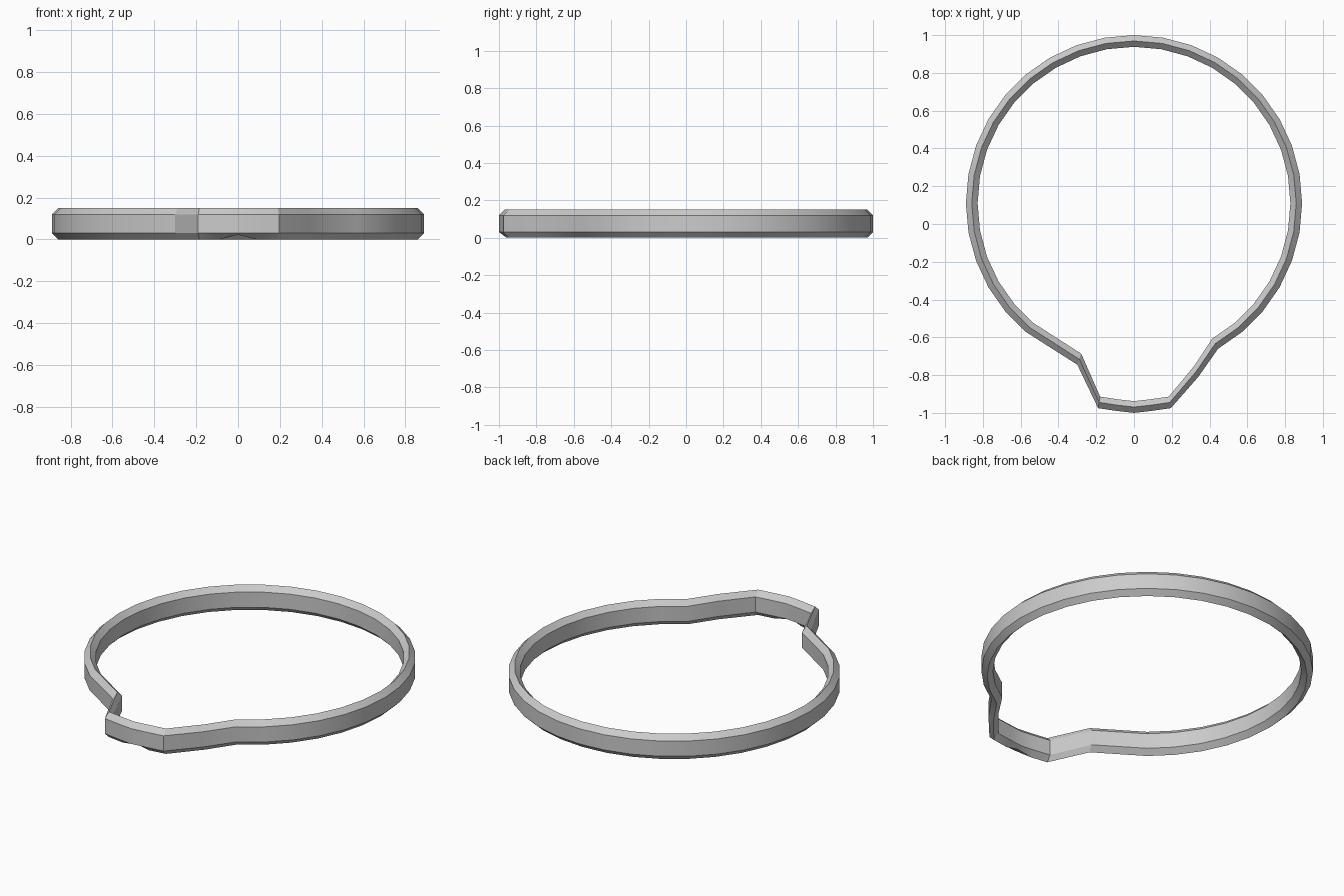
import bpy, bmesh, math

if "Cube" in bpy.data.objects:
    bpy.data.objects.remove(bpy.data.objects["Cube"])

CY, R = 0.11, 0.89      # ring centre and outer radius
T, H, C = 0.062, 0.15, 0.03   # band thickness, height, chamfer height

# outer outline: circle from right of the spout round the back to its left
path = []
for deg in range(150, -141, -10):
    a = math.radians(deg)
    path.append((R * math.sin(a), CY + R * math.cos(a)))
# asymmetric spout at the front
path += [(-0.30, -0.745), (-0.19, -0.975), (-0.09, -0.99), (0, -1.0),
         (0.09, -0.99), (0.195, -0.975), (0.34, -0.81)]

# hexagonal section: (inward offset, z), ridges on top and bottom
section = [(0, C), (0, H - C), (T / 2, H), (T, H - C), (T, C), (T / 2, 0)]

bm = bmesh.new()
rings = []
for x, y in path:
    r = math.hypot(x, y - CY)
    ring = []
    for off, z in section:
        k = (r - off) / r
        # small notch in the bottom ridge at the middle of the spout
        if z == 0 and x == 0 and y < 0:
            z = 0.023
        ring.append(bm.verts.new((x * k, CY + (y - CY) * k, z)))
    rings.append(ring)
n, m = len(rings), len(section)
for i in range(n):
    a, b = rings[i], rings[(i + 1) % n]
    for j in range(m):
        bm.faces.new((a[j], b[j], b[(j + 1) % m], a[(j + 1) % m]))
bmesh.ops.recalc_face_normals(bm, faces=bm.faces)
mesh = bpy.data.meshes.new("spouted_band")
bm.to_mesh(mesh)
bm.free()
band = bpy.data.objects.new("spouted_band", mesh)
bpy.context.collection.objects.link(band)
bpy.context.view_layer.objects.active = band
band.select_set(True)
bpy.ops.object.shade_smooth_by_angle(angle=math.radians(25))
